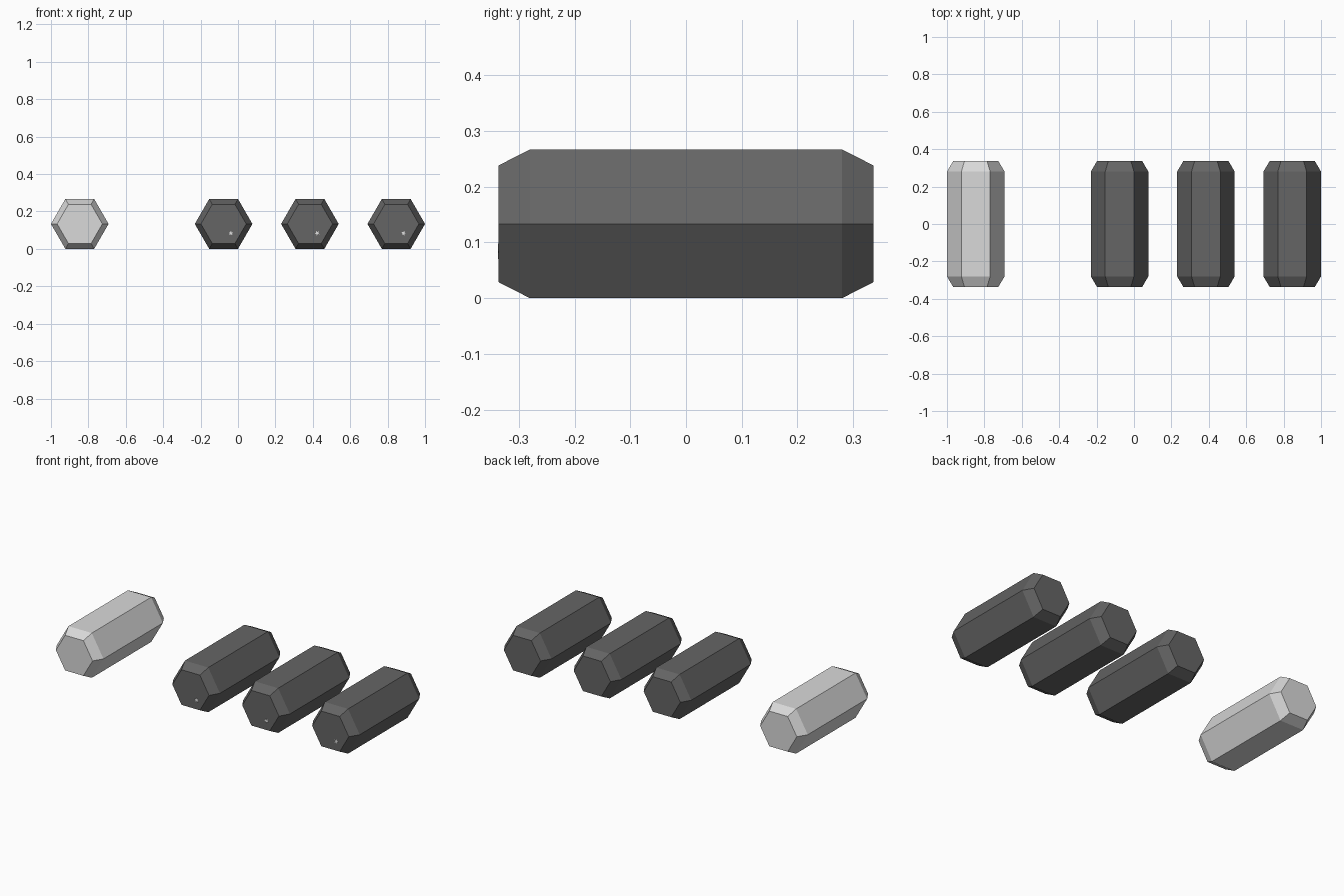
import bpy, bmesh, math

if "Cube" in bpy.data.objects:
    bpy.data.objects.remove(bpy.data.objects["Cube"])

R, R_END = 0.154, 0.121            # hexagon radius of the body and of the end caps
Y_BODY, Y_END = 0.28, 0.336        # where the bevel starts and where the end cap sits
Z = R * math.sqrt(3) / 2           # centre height, so a flat side rests on the ground


def material(name, value):
    m = bpy.data.materials.new(name)
    m.diffuse_color = (value, value, value, 1)
    m.use_nodes = True
    m.node_tree.nodes["Principled BSDF"].inputs["Base Color"].default_value = m.diffuse_color
    return m


light = material("light_grey", 0.70)
dark = material("dark_grey", 0.13)
white = material("off_white", 0.75)


def make_object(name, bm, mat, loc):
    bmesh.ops.recalc_face_normals(bm, faces=bm.faces)
    me = bpy.data.meshes.new(name)
    bm.to_mesh(me)
    bm.free()
    me.materials.append(mat)
    ob = bpy.data.objects.new(name, me)
    ob.location = loc
    bpy.context.collection.objects.link(ob)


def loft(rings):
    """Join rings of (y, [(x, z), ...]) into a closed solid."""
    bm = bmesh.new()
    loops = [[bm.verts.new((x, y, z)) for x, z in pts] for y, pts in rings]
    for a, b in zip(loops, loops[1:]):
        for i in range(len(a)):
            j = (i + 1) % len(a)
            bm.faces.new((a[i], a[j], b[j], b[i]))
    bm.faces.new(loops[0])
    bm.faces.new(loops[-1])
    return bm


def polygon(radii, n, turn=0.0):
    return [(radii[i % len(radii)] * math.cos(turn + math.tau * i / n),
             radii[i % len(radii)] * math.sin(turn + math.tau * i / n)) for i in range(n)]


# Hexagonal bars with bevelled ends
def bar(name, x, mat):
    rings = [(-Y_END, polygon([R_END], 6)), (-Y_BODY, polygon([R], 6)),
             (Y_BODY, polygon([R], 6)), (Y_END, polygon([R_END], 6))]
    make_object(name, loft(rings), mat, (x, 0, Z))


bar("light_bar", -0.846, light)
for i in range(3):
    x = -0.077 + 0.4615 * i
    bar(f"dark_bar_{i + 1}", x, dark)
    # Tiny pale fleck on the front cap
    star = polygon([0.014, 0.006], 10, 0.3 + 0.5 * i)
    make_object(f"fleck_{i + 1}", loft([(-0.001, star), (0.001, star)]), white,
                (x + 0.039, -Y_END, 0.084))
